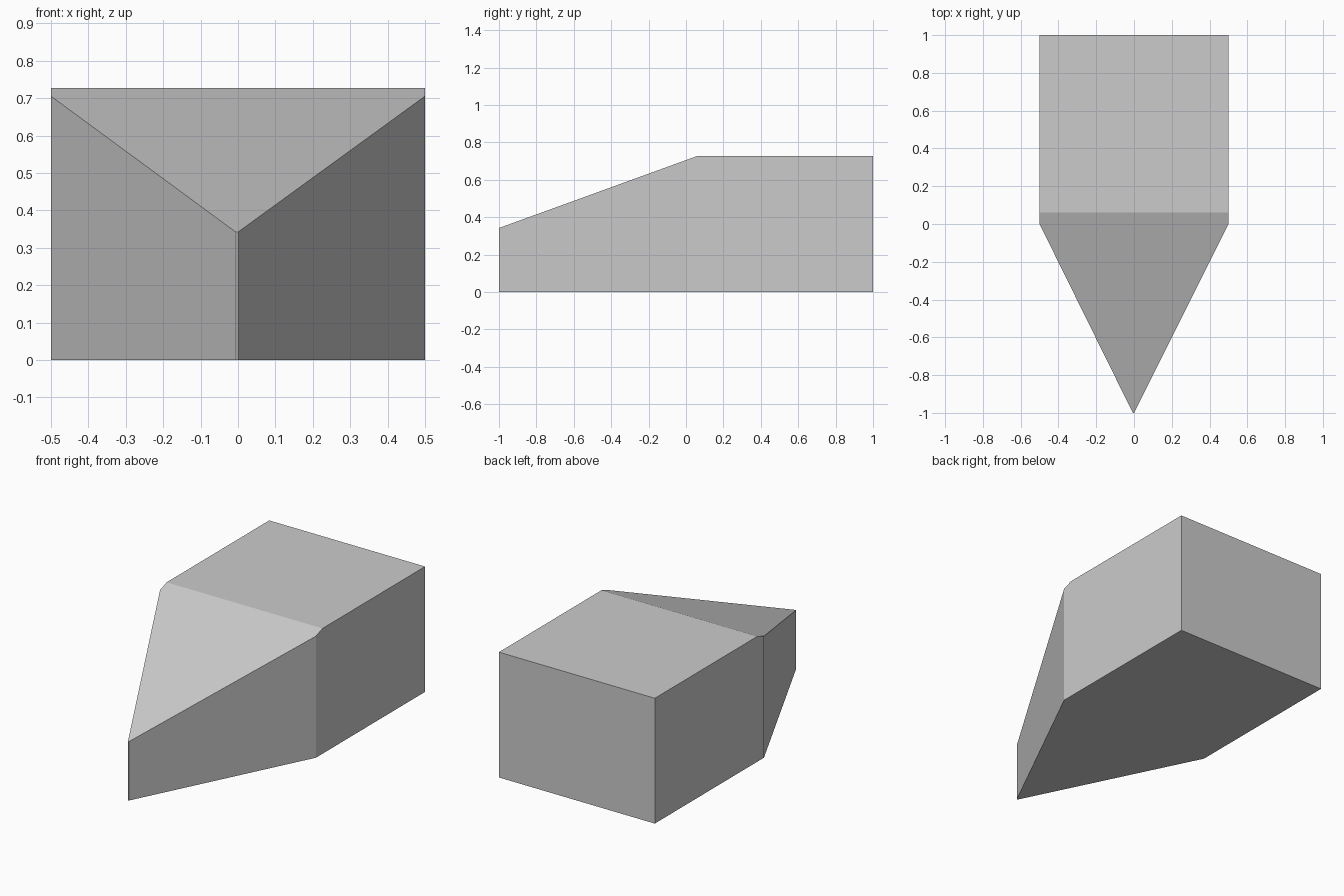
import bpy, bmesh
from mathutils import Vector

if "Cube" in bpy.data.objects:
    bpy.data.objects.remove(bpy.data.objects["Cube"])

# Single flat grey
grey = bpy.data.materials.new("light grey")
grey.diffuse_color = (0.6, 0.6, 0.6, 1)
grey.use_nodes = True
grey.node_tree.nodes["Principled BSDF"].inputs["Base Color"].default_value = grey.diffuse_color

# Pointed footprint with a very narrow nose, extruded to the full height
HEIGHT = 0.727
footprint = [(-0.5, 1), (-0.5, 0), (-0.006, -1), (0, -1), (0.5, 0), (0.5, 1)]
bm = bmesh.new()
base = bm.faces.new([bm.verts.new((x, y, 0)) for x, y in footprint])
top = bmesh.ops.extrude_face_region(bm, geom=[base])["geom"]
bmesh.ops.translate(bm, vec=(0, 0, HEIGHT),
                    verts=[v for v in top if isinstance(v, bmesh.types.BMVert)])

# Slanted cut falling from the roof to the nose
nose, brow = Vector((0, -1, 0.342)), Vector((0, 0.06, HEIGHT))
slope = brow - nose
cut = bmesh.ops.bisect_plane(bm, geom=bm.verts[:] + bm.edges[:] + bm.faces[:],
                             plane_co=nose, plane_no=(0, -slope.z, slope.y),
                             clear_outer=True)
rim = [e for e in cut["geom_cut"] if isinstance(e, bmesh.types.BMEdge)]
bmesh.ops.contextual_create(bm, geom=rim)
bmesh.ops.recalc_face_normals(bm, faces=bm.faces[:])

mesh = bpy.data.meshes.new("wedge_block")
bm.to_mesh(mesh)
bm.free()
mesh.materials.append(grey)
block = bpy.data.objects.new("wedge_block", mesh)
bpy.context.collection.objects.link(block)
